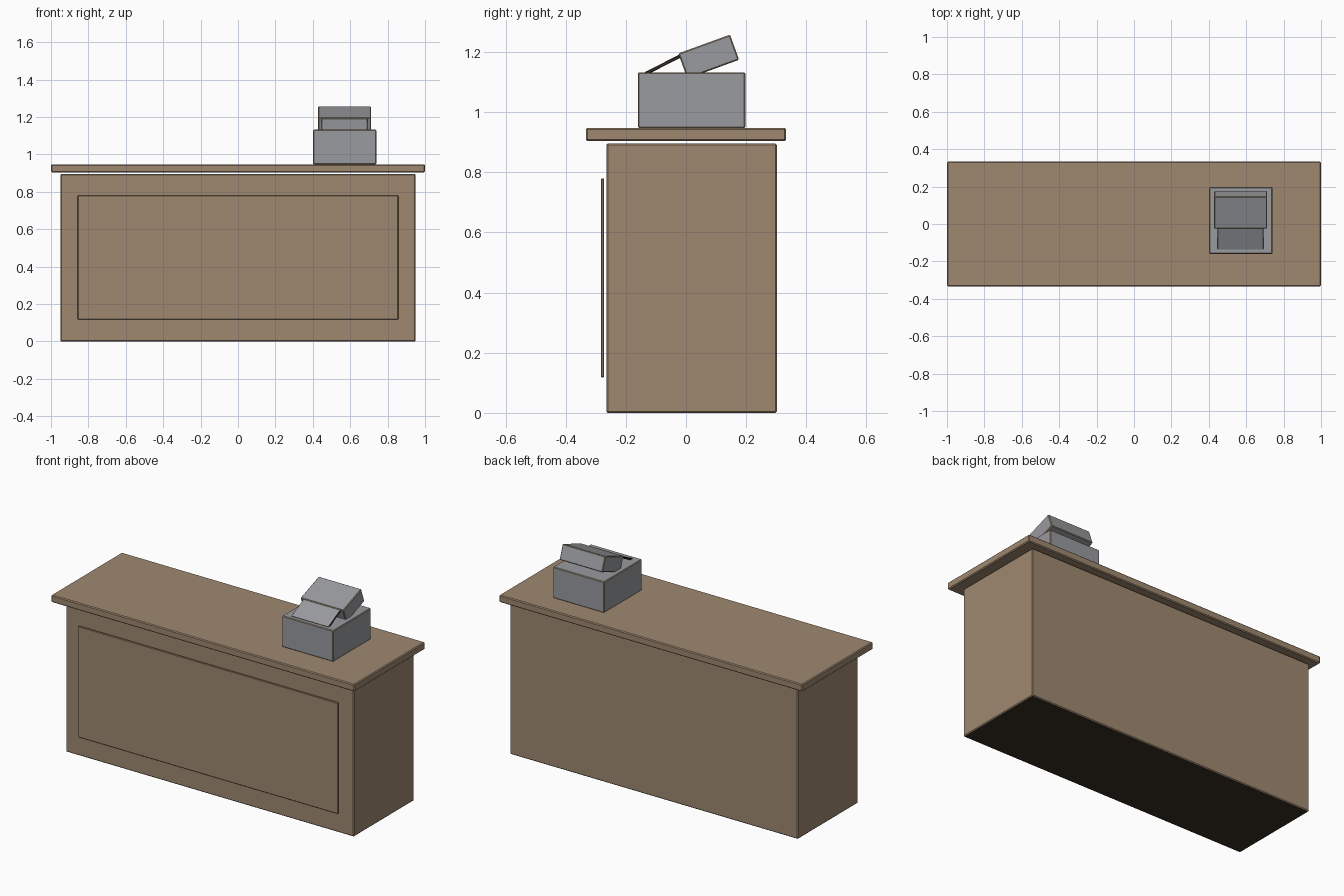
import bpy
import math

if "Cube" in bpy.data.objects:
    bpy.data.objects.remove(bpy.data.objects["Cube"], do_unlink=True)


def material(name, color):
    m = bpy.data.materials.new(name)
    m.use_nodes = True
    m.diffuse_color = (*color, 1)
    m.node_tree.nodes["Principled BSDF"].inputs["Base Color"].default_value = (*color, 1)
    return m


wood = material("brown wood", (0.345, 0.247, 0.162))
grey = material("grey plastic", (0.32, 0.325, 0.345))
dark = material("dark brown", (0.04, 0.026, 0.017))


def box(name, mats, x, y, z, tilt=0, bevel=0.005):
    """Box from (min, max) ranges, tilted about x; a second material goes on the bevels."""
    spans = (x, y, z)
    bpy.ops.mesh.primitive_cube_add(size=1, location=[(a + b) / 2 for a, b in spans])
    ob = bpy.context.object
    ob.name = name
    ob.scale = [b - a for a, b in spans]
    bpy.ops.object.transform_apply(location=False, rotation=False, scale=True)
    ob.rotation_euler.x = math.radians(tilt)
    for mat in mats:
        ob.data.materials.append(mat)
    mod = ob.modifiers.new("cut edges", "BEVEL")
    mod.width = bevel
    mod.segments = 1
    mod.material = len(mats) - 1
    return ob


# Counter: cabinet with dark underside, worktop and raised front panel
body = box("counter_body", [wood, dark], (-0.95, 0.95), (-0.265, 0.302), (0, 0.895))
body.modifiers["cut edges"].material = 0
for face in body.data.polygons:
    face.material_index = int(face.normal.z < -0.5)
box("counter_top", [wood], (-1, 1), (-0.333, 0.333), (0.904, 0.947))
box("front_panel", [wood], (-0.857, 0.857), (-0.283, -0.272), (0.118, 0.78), bevel=0.003)

# Cash register: base and tilted display block with brown edges
box("register_base", [grey, wood], (0.402, 0.74), (-0.16, 0.197), (0.947, 1.132), bevel=0.004)
box("register_display", [grey, wood], (0.429, 0.712), (-0.016, 0.167), (1.14, 1.229), tilt=20, bevel=0.004)

# Sloping keypad plate, grey on top and dark at the rim
keypad = box("register_keypad", [grey, dark], (0.447, 0.692), (-0.142, -0.003),
             (1.154, 1.165), tilt=27, bevel=0.002)
for face in keypad.data.polygons:
    face.material_index = int(face.normal.z < 0.5)
